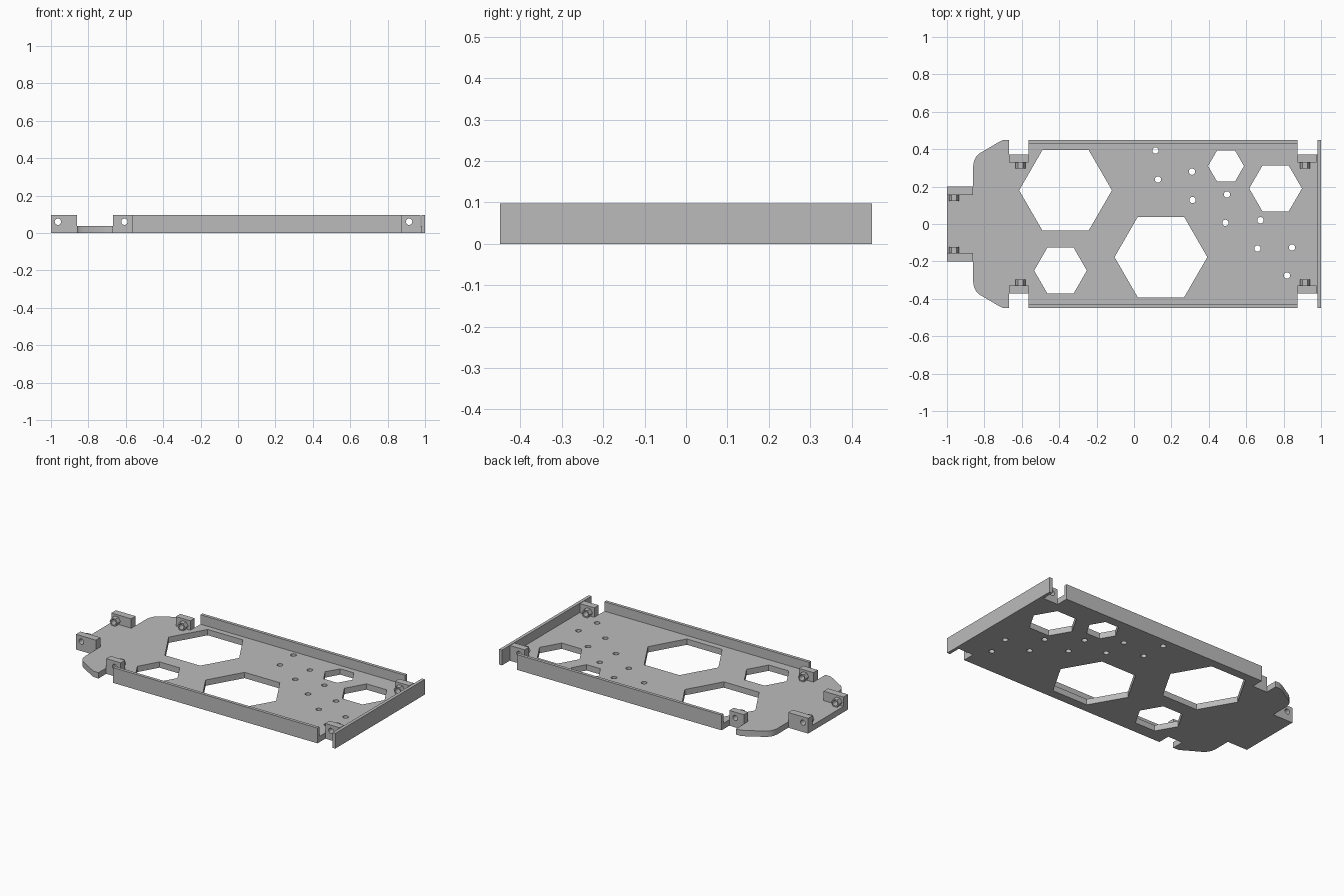
import bpy
from math import cos, sin, pi

if "Cube" in bpy.data.objects:
    bpy.data.objects.remove(bpy.data.objects["Cube"])

H, T, WALL = 0.097, 0.037, 0.02   # wall height, plate and wall thickness
HOLE = 0.017                      # screw hole radius

grey = bpy.data.materials.new("plain_grey")
grey.use_nodes = True
grey.diffuse_color = (0.5, 0.5, 0.5, 1)
grey.node_tree.nodes["Principled BSDF"].inputs["Base Color"].default_value = (0.5, 0.5, 0.5, 1)


def ring(x, y, r, n):
    return [(x + r * cos(2 * pi * i / n), y + r * sin(2 * pi * i / n)) for i in range(n)]


def box_loop(x0, x1, y0, y1):
    return [(x0, y0), (x1, y0), (x1, y1), (x0, y1)]


def extruded(name, loops, thickness, location=(0, 0, 0), upright=False):
    """Fill the first loop minus the others, extruded about its middle plane."""
    curve = bpy.data.curves.new(name, "CURVE")
    curve.dimensions = "2D"
    curve.fill_mode = "BOTH"
    curve.extrude = thickness / 2
    for loop in loops:
        spline = curve.splines.new("POLY")
        spline.points.add(len(loop) - 1)
        for point, (x, y) in zip(spline.points, loop):
            point.co = (x, y, 0, 1)
        spline.use_cyclic_u = True
    obj = bpy.data.objects.new(name, curve)
    obj.location = location
    if upright:
        obj.rotation_euler.x = pi / 2
    bpy.context.collection.objects.link(obj)
    bpy.ops.object.select_all(action="DESELECT")
    obj.select_set(True)
    bpy.context.view_layer.objects.active = obj
    bpy.ops.object.convert(target="MESH")
    obj = bpy.context.object
    obj.data.materials.clear()
    obj.data.materials.append(grey)
    bpy.ops.object.shade_smooth_by_angle(angle=pi / 6)
    return obj


# Base plate: half outline mirrored across the long axis
half = [(-1, 0.2), (-0.86, 0.2), (-0.86, 0.31), (-0.856, 0.335), (-0.845, 0.358),
        (-0.828, 0.376), (-0.72, 0.44), (-0.7, 0.449), (-0.667, 0.45),
        (-0.667, 0.372), (-0.565, 0.372), (-0.565, 0.45), (0.875, 0.45),
        (0.875, 0.372), (0.99, 0.372)]
outline = half + [(x, -y) for x, y in reversed(half)]
windows = [(-0.366, 0.18, 0.248), (0.144, -0.177, 0.248), (-0.393, -0.249, 0.141),
           (0.492, 0.31, 0.096), (0.757, 0.19, 0.141)]
screws = [(0.115, 0.393), (0.128, 0.238), (0.31, 0.28), (0.313, 0.128), (0.497, 0.158),
          (0.489, 0.006), (0.676, 0.02), (0.66, -0.131), (0.845, -0.126), (0.818, -0.275)]
extruded("base_plate",
         [outline] + [ring(x, y, r, 6) for x, y, r in windows]
         + [ring(x, y, HOLE, 20) for x, y in screws],
         T, (0, 0, T / 2))

# End wall
extruded("end_wall", [box_loop(0.98, 1, -0.45, 0.45)], H, (0, 0, H / 2))

# Side walls, drilled lugs and their nut rings, on both sides
lugs = [("rear", -1, -0.86, 0.155, 0.2, -0.963),
        ("middle", -0.667, -0.565, 0.328, 0.372, -0.607),
        ("front", 0.875, 0.977, 0.328, 0.372, 0.915)]
for side, s in (("left", 1), ("right", -1)):
    extruded(side + "_side_wall", [box_loop(-0.565, 0.875, 0.43 * s, 0.45 * s)],
             H, (0, 0, H / 2))
    for name, x0, x1, y0, y1, hx in lugs:
        extruded(f"{side}_{name}_lug", [box_loop(x0, x1, 0, H), ring(hx, 0.06, HOLE, 20)],
                 y1 - y0, (0, s * (y0 + y1) / 2, 0), True)
        extruded(f"{side}_{name}_nut", [ring(hx, 0.06, 0.027, 6), ring(hx, 0.06, HOLE, 20)],
                 0.032, (0, s * (y0 - 0.016), 0), True)
